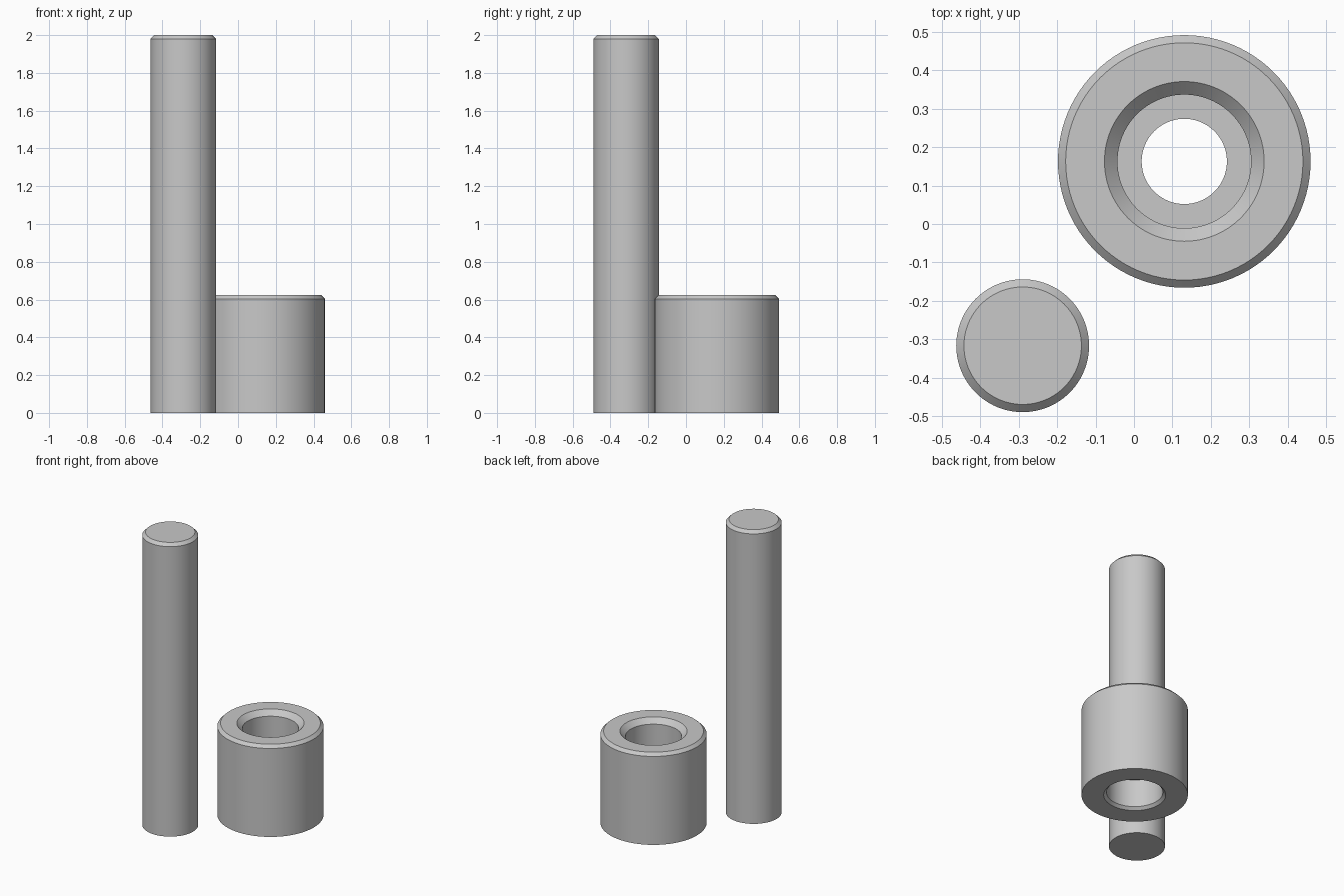
import bpy
import bmesh
import math

cube = bpy.data.objects.get("Cube")
if cube:
    bpy.data.objects.remove(cube, do_unlink=True)

SIDES = 96

steel = bpy.data.materials.new("plain grey")
steel.use_nodes = True
grey = (0.58, 0.58, 0.58, 1)
steel.diffuse_color = grey
steel.node_tree.nodes["Principled BSDF"].inputs["Base Color"].default_value = grey


def lathe(name, profile, centre, closed):
    """Turn a (radius, height) profile around the vertical axis."""
    bm = bmesh.new()
    verts = [bm.verts.new((r, 0, z)) for r, z in profile]
    edges = [bm.edges.new(pair) for pair in zip(verts, verts[1:])]
    if closed:
        edges.append(bm.edges.new((verts[-1], verts[0])))
    bmesh.ops.spin(bm, geom=verts + edges, axis=(0, 0, 1), cent=(0, 0, 0),
                   angle=math.tau, steps=SIDES)
    bmesh.ops.remove_doubles(bm, verts=bm.verts, dist=0.0001)
    bmesh.ops.recalc_face_normals(bm, faces=bm.faces)
    mesh = bpy.data.meshes.new(name)
    bm.to_mesh(mesh)
    bm.free()
    mesh.materials.append(steel)
    obj = bpy.data.objects.new(name, mesh)
    obj.location = (*centre, 0)
    bpy.context.collection.objects.link(obj)
    bpy.ops.object.select_all(action="DESELECT")
    obj.select_set(True)
    bpy.context.view_layer.objects.active = obj
    bpy.ops.object.shade_smooth_by_angle(angle=math.radians(25))
    return obj


# Tall solid rod with a chamfered top
rod_r, chamfer = 0.173, 0.02
lathe("rod", [(0, 0), (rod_r, 0), (rod_r, 2 - chamfer),
              (rod_r - chamfer, 2), (0, 2)], (-0.29, -0.317), False)

# Short collar: chamfered bores from both ends, with a narrower web between
outer, height, bore, web = 0.329, 0.624, 0.174, 0.111
top_sink, low_sink = 0.034, 0.018
lathe("collar", [
    (outer, 0), (outer, height - chamfer), (outer - chamfer, height),
    (bore + top_sink, height), (bore, height - top_sink),
    (bore, height * 2 / 3), (web, height * 2 / 3),
    (web, height / 3), (bore, height / 3),
    (bore, low_sink), (bore + low_sink, 0),
], (0.131, 0.163), True)
